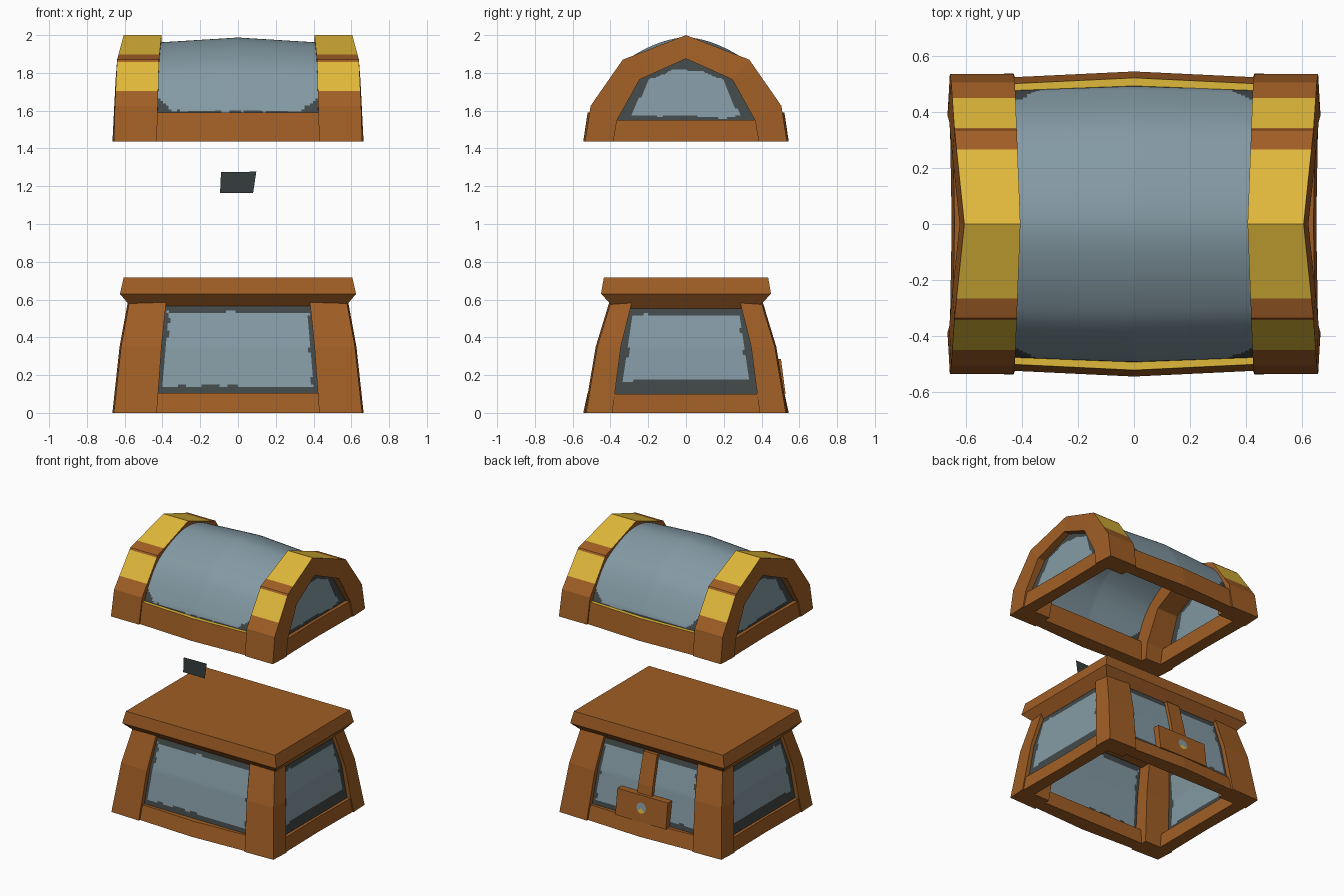
import bpy, bmesh, math
from mathutils import Vector, noise

if "Cube" in bpy.data.objects:
    bpy.data.objects.remove(bpy.data.objects["Cube"])


def material(name, rgb):
    m = bpy.data.materials.new(name)
    m.diffuse_color = [((c / 255 + 0.055) / 1.055) ** 2.4 for c in rgb] + [1]
    m.use_nodes = True
    m.node_tree.nodes["Principled BSDF"].inputs["Base Color"].default_value = m.diffuse_color
    return m


WOOD = material("brown wood", (160, 94, 37))
STEEL = material("light steel", (132, 154, 164))
DARK = material("dark steel edge", (66, 72, 72))
GOLD = material("gold paint", (224, 184, 58))
BLACK = material("black plate", (54, 61, 61))


def finish(name, bm, mats, mirror=""):
    me = bpy.data.meshes.new(name)
    bm.to_mesh(me)
    bm.free()
    ob = bpy.data.objects.new(name, me)
    bpy.context.collection.objects.link(ob)
    for m in mats:
        me.materials.append(m)
    if mirror:
        mod = ob.modifiers.new("mirror", 'MIRROR')
        mod.use_axis = ('X' in mirror, 'Y' in mirror, False)
        mod.use_mirror_merge = False
    return ob


def loft(name, rings, mirror="", gold=None):
    """Bridge closed rings and cap the ends; gold(ring, side) picks painted faces."""
    bm = bmesh.new()
    vs = [[bm.verts.new(p) for p in r] for r in rings]
    n = len(vs[0])
    for i in range(len(vs) - 1):
        for j in range(n):
            k = (j + 1) % n
            f = bm.faces.new((vs[i][j], vs[i][k], vs[i + 1][k], vs[i + 1][j]))
            f.material_index = 1 if gold and gold(i, j) else 0
    bm.faces.new(vs[0])
    bm.faces.new(vs[-1])
    bmesh.ops.recalc_face_normals(bm, faces=bm.faces)
    return finish(name, bm, [WOOD, GOLD], mirror)


def panel(name, point, nu, nv, dark, mirror=""):
    """Steel sheet whose cells near the edge are dark, with a ragged border."""
    bm = bmesh.new()
    vs = [[bm.verts.new(point(u / nu, v / nv)) for u in range(nu + 1)] for v in range(nv + 1)]
    for v in range(nv):
        for u in range(nu):
            f = bm.faces.new((vs[v][u], vs[v][u + 1], vs[v + 1][u + 1], vs[v + 1][u]))
            f.smooth = True
            c = f.calc_center_median()
            f.material_index = 1 if dark(c) + 0.014 * noise.noise(c * 17) < 0 else 0
    return finish(name, bm, [STEEL, DARK], mirror)


def lerp(t, pts):
    """Piecewise linear lookup in (t, value) pairs."""
    for (a, p), (b, q) in zip(pts, pts[1:]):
        if t <= b:
            return p + (q - p) * (t - a) / (b - a)
    return pts[-1][1]


# corner posts of the base
loft("corner_post", [[(xi, yi, z), (xo, yi, z), (xo - .008, yo - .008, z), (xi, yo, z)]
     for z, xi, xo, yi, yo in ((0, .43, .665, .39, .537), (.35, .405, .627, .345, .478),
                               (.59, .38, .583, .285, .405))], "XY")


# bowed rails for the base and the lid
def long_rail(name, z0, z1, gold=None):
    loft(name, [[(x, -.43, z0), (x, -.523 - b, z0), (x, -.50 - b, z1), (x, -.43, z1)]
         for x, b in ((-.44, 0), (0, .021), (.44, 0))], "Y", gold)


def end_rail(name, z0, z1, half):
    loft(name, [[(.56, y, z0), (x, y, z0), (x - .01, y, z1), (.56, y, z1)]
         for y, x in ((-half, .657), (0, .65), (half, .657))], "X")


long_rail("base_long_rail", 0, .105)
end_rail("base_end_rail", 0, .1, .42)
long_rail("lid_long_rail", 1.437, 1.59, lambda i, j: j == 2)
end_rail("lid_end_rail", 1.437, 1.55, .4)

# bevelled top slab of the base
loft("top_slab", [[(-x, -y, z), (x, -y, z), (x, y, z), (-x, y, z)]
     for x, y, z in ((.56, .375, .553), (.625, .45, .63), (.605, .435, .717))])

# base panels
wall_y = [(0, .50), (.35, .445), (.6, .38)]
wall_x = [(0, .63), (.35, .6), (.6, .55)]


def front_point(u, v):
    z = .06 + .52 * v
    return ((2 * u - 1) * (.45 - .05 * v), -lerp(z, wall_y), z)


def side_point(u, v):
    z = .06 + .52 * v
    return (lerp(z, wall_x), (2 * u - 1) * (.41 - .09 * v), z)


panel("base_long_panel", front_point, 64, 40, lambda c: min(
    .43 - .08 * c.z - abs(c.x) - .022, c.z - .14, .53 - c.z), "Y")
panel("base_end_panel", side_point, 56, 40, lambda c: min(
    .385 - .15 * c.z - abs(c.y) - .028, c.z - .175, .515 - c.z), "X")

# lid arches, painted gold over the top
outer = [(.535, 1.437), (.505, 1.625), (.45, 1.705), (.343, 1.858), (.335, 1.87), (.265, 1.897), (0, 2)]
inner = [(.385, 1.437), (.365, 1.55), (.32, 1.63), (.25, 1.757), (.245, 1.765), (.19, 1.79), (0, 1.875)]
out_x = [(1.43, .657), (1.625, .652), (1.87, .64), (2, .605)]
in_x = [(1.43, .43), (1.87, .418), (2, .405)]
in_face_x = [(1.43, .665), (1.765, .648), (1.875, .622)]
rings = []
for s in (-1, 1):
    pairs = list(zip(outer, inner))
    for (yo, zo), (yi, zi) in (pairs if s < 0 else pairs[-2::-1]):
        xi = lerp(zo, in_x)
        rings.append([(xi, s * yo, zo), (lerp(zo, out_x), s * yo, zo),
                      (lerp(zi, in_face_x), s * yi, zi), (xi, s * yi, zi)])
loft("lid_arch", rings, "X", lambda i, j: j == 0 and i in (2, 5, 6, 9))

# curved lid sheet: rounded profile, fuller in the middle
key = [(-.49, 1.40), (-.482, 1.50), (-.462, 1.625), (-.31, 1.843), (0, 1.96),
       (.31, 1.843), (.462, 1.625), (.482, 1.50), (.49, 1.40)]


def shell_point(u, v):
    t = min(v * 6, 5.9999)
    i = int(t)
    f = t - i
    a, b, c, d = (Vector(p) for p in key[i:i + 4])
    p = .5 * (2 * b + (c - a) * f + (2 * a - 5 * b + 4 * c - d) * f * f
              + (3 * b - a - 3 * c + d) * f ** 3)
    x = (2 * u - 1) * .44
    k = 1 + .052 * (1 - abs(x) / .44)
    return (x, p.x * (1 + (k - 1) * .6), 1.437 + (p.y - 1.437) * k)


panel("lid_shell", shell_point, 60, 90, lambda c:
      c.z - 1.597 - .9 * max(0, abs(c.x) - .34))

# lid end panels
half_w = [(1.437, .39), (1.55, .365), (1.765, .245), (1.875, 0)]


def lid_end_point(u, v):
    z = 1.5 + .375 * v
    return (.625 - .05 * v, (2 * u - 1) * (lerp(z, half_w) + .03), z)


panel("lid_end_panel", lid_end_point, 50, 40, lambda c: min(
    .8 * (lerp(c.z, half_w) - abs(c.y)) - .045, c.z - 1.57, 1.815 - c.z), "X")

# back lock: strap, plate and keyhole
loft("lock_strap", [[(-w, y - .03, z), (w, y - .03, z), (w, y + .025, z), (-w, y + .025, z)]
     for z, y, w in ((.25, .461, .06), (.35, .445, .058), (.565, .389, .055))])
loft("lock_plate", [[(-.205, y0, z), (.205, y0, z), (.205, y1, z), (-.205, y1, z)]
     for z, y0, y1 in ((.10, .47, .527), (.285, .44, .503))])
bm = bmesh.new()
bmesh.ops.create_circle(bm, cap_ends=True, cap_tris=True, segments=8, radius=.04)
for f in bm.faces:
    f.material_index = 1 if f.calc_center_median().y < -.02 else 0
keyhole = finish("keyhole", bm, [STEEL, GOLD])
keyhole.location = (0, .519, .20)
keyhole.rotation_euler = (math.radians(-82.6), math.pi, 0)
keyhole.rotation_euler = Vector((0, 1, .13)).to_track_quat('Z', 'Y').to_euler()

# loose latch plate between base and lid
bm = bmesh.new()
bm.faces.new([bm.verts.new((x, -.5, z)) for x, z in
              ((-.095, 1.165), (.08, 1.165), (.097, 1.277), (-.09, 1.275))])
finish("latch_plate", bm, [BLACK])
